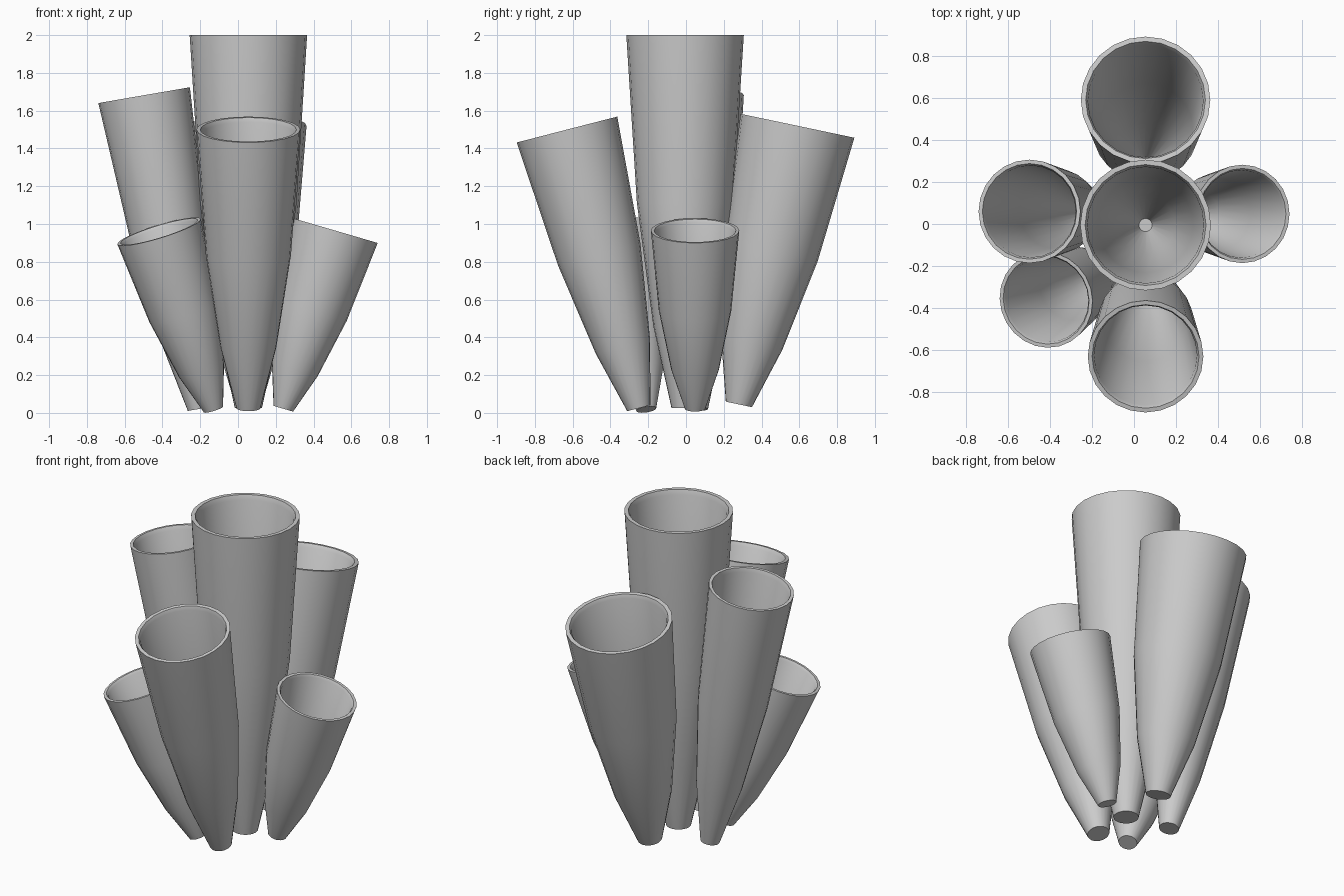
import bpy, bmesh, math
from mathutils import Vector

if "Cube" in bpy.data.objects:
    bpy.data.objects.remove(bpy.data.objects["Cube"])

SIDES = 24
# half-section of a tube: (radius / top radius, height / length)
PROFILE = [
    (0.23, 0.0), (0.54, 0.22), (0.82, 0.55), (1.0, 1.0),   # outer wall
    (0.925, 1.0), (0.89, 0.985),                           # lip
    (0.73, 0.55), (0.45, 0.23), (0.10, 0.03),              # inner wall
]


def tube(name, base, top, radius):
    """Hollow tapering tube whose axis runs from base to top."""
    base, top = Vector(base), Vector(top)
    axis = top - base
    bm = bmesh.new()
    rings = []
    for r, h in PROFILE:
        rings.append([bm.verts.new((
            r * radius * math.cos(2 * math.pi * i / SIDES),
            r * radius * math.sin(2 * math.pi * i / SIDES),
            h * axis.length)) for i in range(SIDES)])
    for a, b in zip(rings, rings[1:]):
        for i in range(SIDES):
            j = (i + 1) % SIDES
            bm.faces.new((a[i], a[j], b[j], b[i]))
    bm.faces.new(rings[0][::-1])   # flat foot
    bm.faces.new(rings[-1])        # inner floor
    bmesh.ops.recalc_face_normals(bm, faces=bm.faces)
    mesh = bpy.data.meshes.new(name)
    bm.to_mesh(mesh)
    bm.free()
    ob = bpy.data.objects.new(name, mesh)
    bpy.context.collection.objects.link(ob)
    ob.location = base
    # tilt from vertical without twisting
    ob.rotation_euler = Vector((0, 0, 1)).rotation_difference(axis).to_euler()
    bpy.ops.object.select_all(action='DESELECT')
    ob.select_set(True)
    bpy.context.view_layer.objects.active = ob
    bpy.ops.object.shade_smooth_by_angle(angle=math.radians(30))


# cluster: one upright tube with five leaning outwards
tube("center_tube", (0.055, -0.005, 0.025), (0.055, -0.005, 2.0), 0.311)
tube("back_tube", (0.055, 0.28, 0.045), (0.055, 0.59, 1.52), 0.308)
tube("front_tube", (0.055, -0.25, 0.025), (0.055, -0.63, 1.50), 0.275)
tube("left_tall_tube", (-0.21, 0.06, 0.02), (-0.497, 0.06, 1.682), 0.246)
tube("right_short_tube", (0.24, 0.048, 0.022), (0.515, 0.048, 0.965), 0.234)
tube("front_left_short_tube", (-0.13, -0.21, 0.018), (-0.418, -0.36, 0.96), 0.231)
